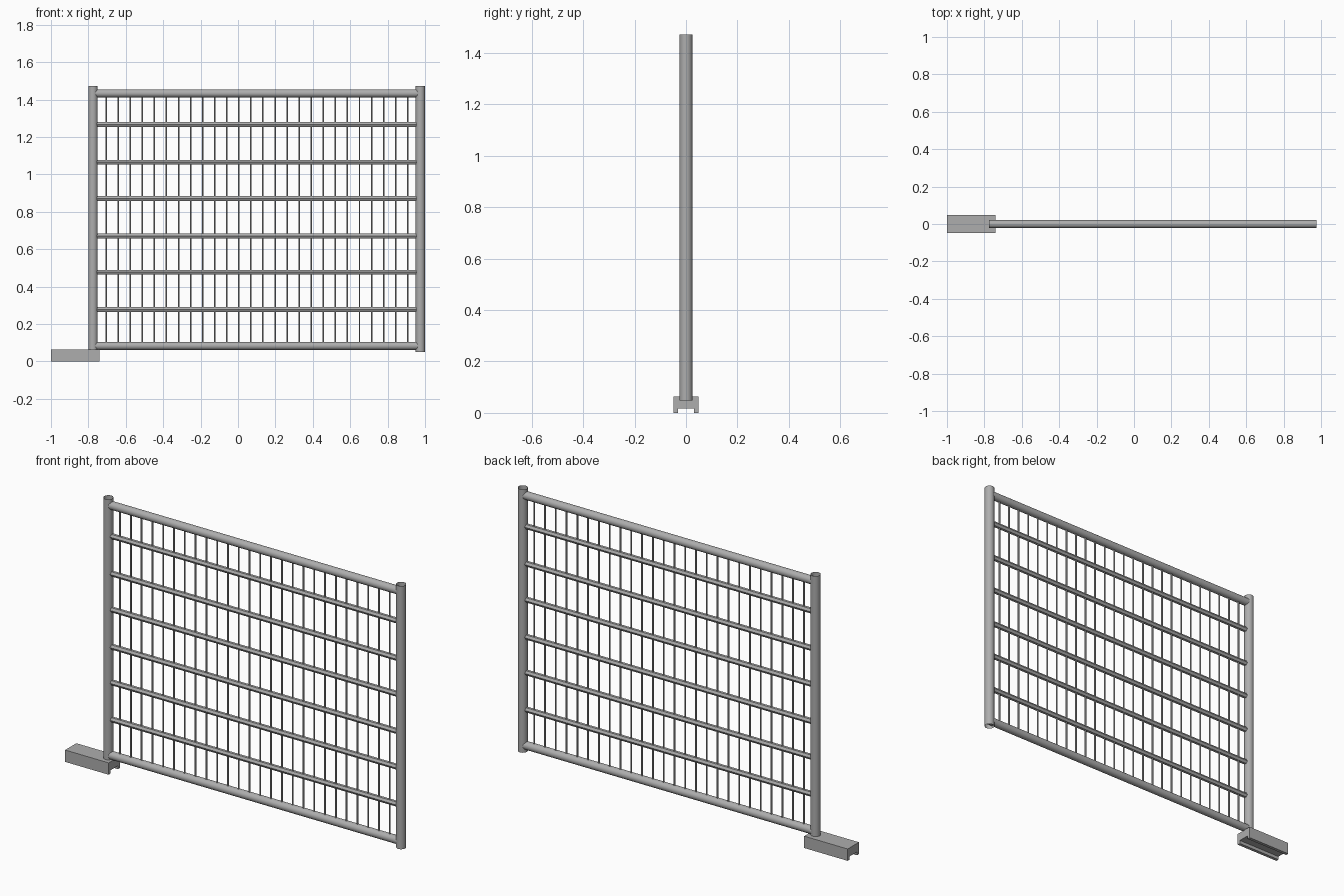
import bpy, bmesh
from mathutils import Vector

if "Cube" in bpy.data.objects:
    bpy.data.objects.remove(bpy.data.objects["Cube"])

POST_L, POST_R = -0.775, 0.975
RAIL_LOW, RAIL_HIGH = 0.083, 1.433

# Dark grey metal
metal = bpy.data.materials.new("dark_metal")
metal.diffuse_color = (0.42, 0.42, 0.42, 1)
metal.use_nodes = True
metal.node_tree.nodes["Principled BSDF"].inputs["Base Color"].default_value = metal.diffuse_color


def tube(name, start, end, radius, sides, capped=True):
    """Straight bar between two points; low side counts stay faceted."""
    a, b = Vector(start), Vector(end)
    d = b - a
    bpy.ops.mesh.primitive_cylinder_add(
        vertices=sides, radius=radius, depth=d.length, location=(a + b) / 2,
        rotation=d.to_track_quat('Z', 'X').to_euler(),
        end_fill_type='NGON' if capped else 'NOTHING')
    ob = bpy.context.object
    ob.name = name
    ob.data.materials.append(metal)
    bpy.ops.object.shade_smooth_by_angle()
    return ob


# Upright posts, open-ended tubes
for side, x in (("left", POST_L), ("right", POST_R)):
    tube(f"{side}_post", (x, 0, 0.049), (x, 0, 1.471), 0.025, 24, capped=False)

# Thick top and bottom rails, running to the post centres
for name, z in (("bottom_rail", RAIL_LOW), ("top_rail", RAIL_HIGH)):
    tube(name, (POST_L, 0, z), (POST_R, 0, z), 0.0215, 24)

# Thinner six-sided middle rails
for i, z in enumerate((0.277, 0.477, 0.67, 0.871, 1.065, 1.267)):
    tube(f"middle_rail_{i + 1}", (POST_L, 0, z), (POST_R, 0, z), 0.0145, 6)

# Thin vertical wires
for i in range(26):
    x = -0.705 + i * 0.0645
    tube(f"wire_{i + 1}", (x, 0, RAIL_LOW), (x, 0, RAIL_HIGH), 0.0045, 6)

# Foot block with a shallow channel underneath
half = [(0.031, 0.018), (0.031, 0), (0.048, 0), (0.048, 0.064)]
profile = half + [(-y, z) for y, z in reversed(half)]
bm = bmesh.new()
face = bm.faces.new([bm.verts.new((-1.0, y, z)) for y, z in profile])
ext = bmesh.ops.extrude_face_region(bm, geom=[face], use_keep_orig=True)
bmesh.ops.translate(bm, vec=(0.26, 0, 0),
                    verts=[v for v in ext["geom"] if isinstance(v, bmesh.types.BMVert)])
bmesh.ops.recalc_face_normals(bm, faces=bm.faces)
mesh = bpy.data.meshes.new("foot_block")
bm.to_mesh(mesh)
bm.free()
mesh.materials.append(metal)
bpy.context.collection.objects.link(bpy.data.objects.new("foot_block", mesh))
